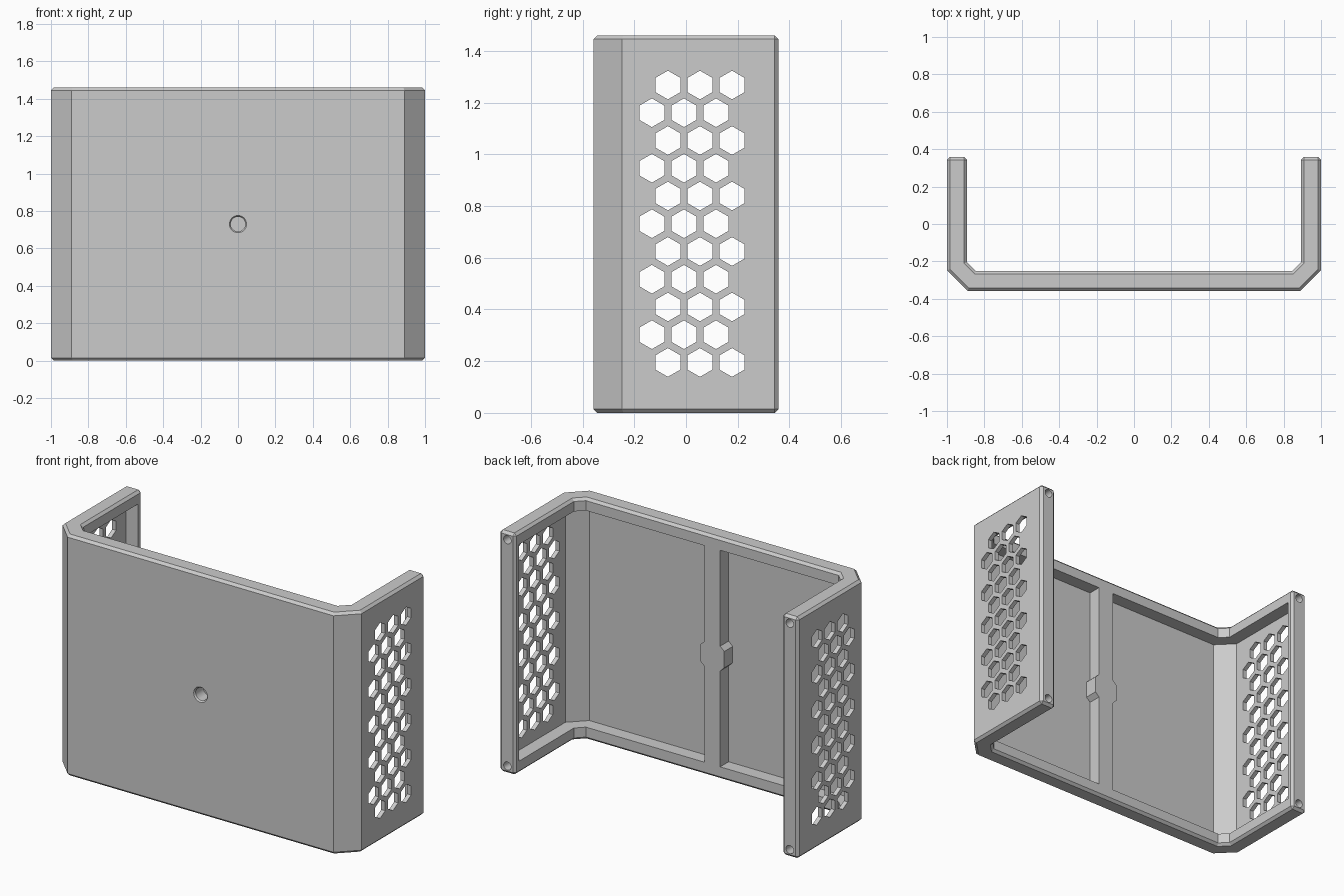
import bpy, bmesh, math

if "Cube" in bpy.data.objects:
    bpy.data.objects.remove(bpy.data.objects["Cube"])

H = 1.46           # height
D = 0.358          # half depth
CH = 0.015         # edge chamfer

grey = bpy.data.materials.new("plain grey")
grey.diffuse_color = (0.6, 0.6, 0.6, 1)
grey.use_nodes = True
grey.node_tree.nodes["Principled BSDF"].inputs["Base Color"].default_value = grey.diffuse_color


def prisms(name, outlines, place, a, b):
    """Extrude 2D outlines from a to b; place(u, v, w) gives the 3D position."""
    bm = bmesh.new()
    for pts in outlines:
        lo = [bm.verts.new(place(u, v, a)) for u, v in pts]
        hi = [bm.verts.new(place(u, v, b)) for u, v in pts]
        bm.faces.new(lo)
        bm.faces.new(hi[::-1])
        n = len(pts)
        for i in range(n):
            j = (i + 1) % n
            bm.faces.new((lo[i], hi[i], hi[j], lo[j]))
    bmesh.ops.recalc_face_normals(bm, faces=bm.faces)
    me = bpy.data.meshes.new(name)
    bm.to_mesh(me)
    bm.free()
    ob = bpy.data.objects.new(name, me)
    bpy.context.collection.objects.link(ob)
    me.materials.append(grey)
    return ob


def cut(target, cutter):
    """Subtract the cutter and throw it away."""
    mod = target.modifiers.new("cut", 'BOOLEAN')
    mod.operation = 'DIFFERENCE'
    mod.solver = 'EXACT'
    mod.object = cutter
    bpy.context.view_layer.objects.active = target
    bpy.ops.object.modifier_apply(modifier=mod.name)
    bpy.data.objects.remove(cutter, do_unlink=True)


def u_half(d, y_end):
    """Right half of the U outline, moved inward by d."""
    k = d * math.tan(math.pi / 8)
    return [(1 - d, y_end), (1 - d, -0.248 + k), (0.89 - k, -D + d)]


def mirrored(half):
    return half + [(-x, y) for x, y in reversed(half)]


def ring(cx, cy, r, n):
    return [(cx + r * math.sin(2 * math.pi * i / n),
             cy + r * math.cos(2 * math.pi * i / n)) for i in range(n)]


along_x = lambda u, v, w: (w, u, v)
along_y = lambda u, v, w: (u, w, v)
along_z = lambda u, v, w: (u, v, w)

# U-shaped shell with chamfered top, bottom and arm ends
outline = mirrored(u_half(0, D)) + mirrored(u_half(0.107, D))[::-1]
shell = prisms("shell", [outline], along_z, 0, H)
bm = bmesh.new()
bm.from_mesh(shell.data)
edges = [e for e in bm.edges
         if abs(e.verts[0].co.z - e.verts[1].co.z) < 1e-4
         or all(v.co.y > D - 1e-4 for v in e.verts)]
bmesh.ops.bevel(bm, geom=edges, offset=CH, offset_type='OFFSET', segments=1,
                profile=0.5, affect='EDGES')
bmesh.ops.recalc_face_normals(bm, faces=bm.faces)
bm.to_mesh(shell.data)
bm.free()

# Inner recess, leaving a rim, a centre rib and its boss
recess = prisms("recess_cutter", [mirrored(u_half(0.026, 0.32))],
                along_z, 0.075, H - 0.075)
m = H / 2
rib_side = [(0.053, -0.2), (0.053, m - 0.075), (0.08, m - 0.05),
            (0.08, m + 0.05), (0.053, m + 0.075), (0.053, H + 0.2)]
rib = prisms("rib_keeper", [mirrored(rib_side)], along_y, -0.6, -D + 0.107)
cut(recess, rib)
cut(shell, recess)

# Honeycomb vents through both arms
hexes = []
for row in range(11):
    start = -0.07 if row % 2 == 0 else -0.132
    for col in range(3):
        hexes.append(ring(start + col * 0.124, 0.195 + row * 0.1073, 0.0555, 6))
cut(shell, prisms("vent_cutter", hexes, along_x, -1.2, 1.2))

# Blind screw holes in the arm ends
holes = [ring(sx * 0.945, z, 0.025, 20) for sx in (-1, 1) for z in (0.046, H - 0.046)]
cut(shell, prisms("screw_hole_cutter", holes, along_y, D - 0.12, D + 0.1))

# Blind front hole with a small countersink
cut(shell, prisms("front_hole_cutter", [ring(0, m, 0.039, 32)], along_y, -D - 0.1, -0.275))
bpy.ops.mesh.primitive_cone_add(vertices=32, radius1=0.054, radius2=0.038, depth=0.02,
                                location=(0, -D, m), rotation=(-math.pi / 2, 0, 0))
cut(shell, bpy.context.object)

# Smooth the round holes, keep the rest flat
bpy.ops.object.select_all(action='DESELECT')
shell.select_set(True)
bpy.context.view_layer.objects.active = shell
bpy.ops.object.shade_smooth_by_angle(angle=math.radians(25))
